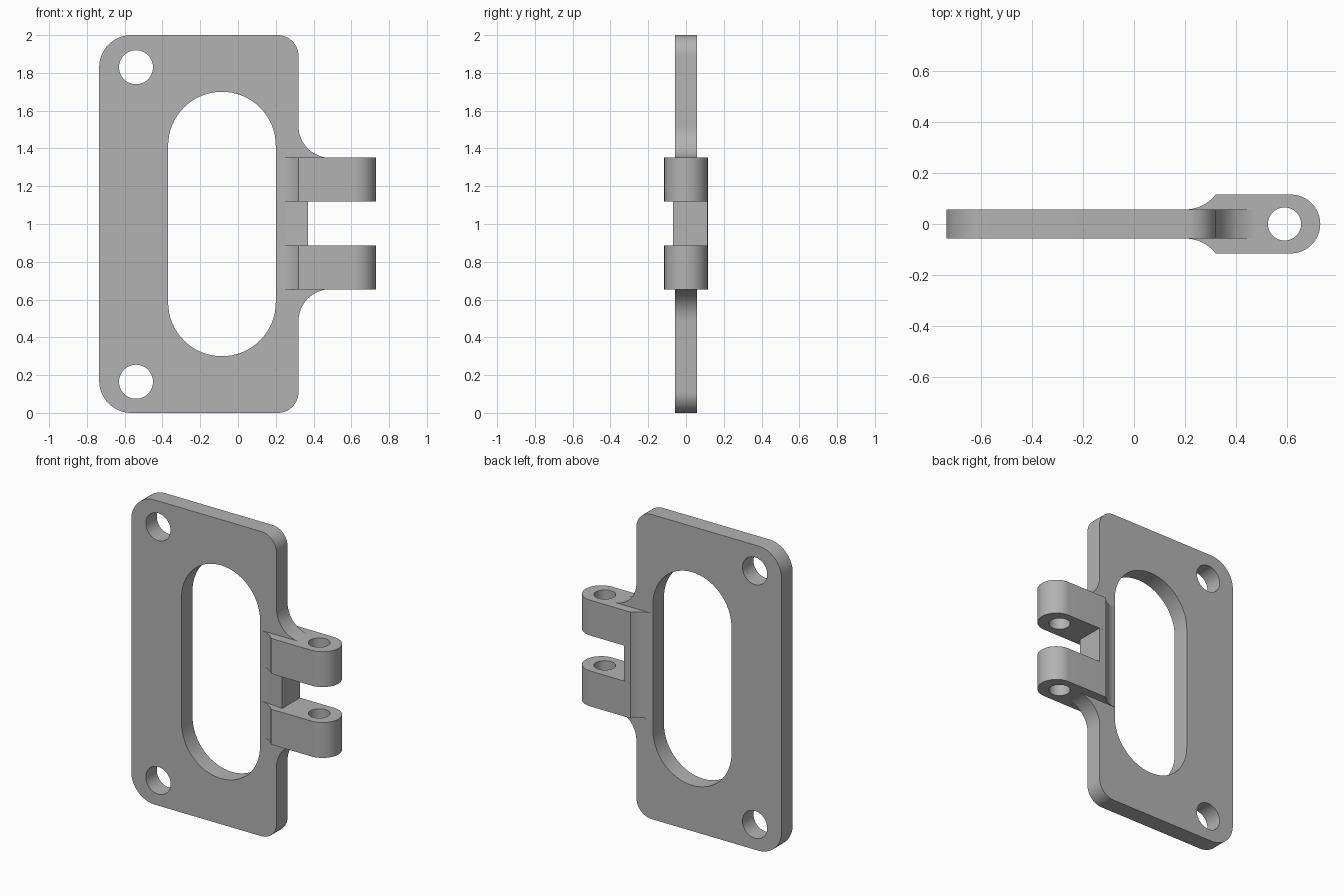
import bpy
from math import cos, sin, radians, pi

cube = bpy.data.objects.get("Cube")
if cube:
    bpy.data.objects.remove(cube, do_unlink=True)

grey = bpy.data.materials.new("plain grey")
grey.use_nodes = True
colour = (0.45, 0.45, 0.45, 1)
grey.diffuse_color = colour
grey.node_tree.nodes["Principled BSDF"].inputs["Base Color"].default_value = colour


def arc(cx, cy, r, start, end, n=16):
    angles = [radians(start + (end - start) * i / n) for i in range(n + 1)]
    return [(cx + r * cos(a), cy + r * sin(a)) for a in angles]


def circle(cx, cy, r):
    return arc(cx, cy, r, 0, 360, 48)[:-1]


def extrude_profile(name, loops, depth, location=(0, 0, 0), upright=False):
    """Fill the first loop, leave the others as holes, and extrude evenly."""
    curve = bpy.data.curves.new(name, 'CURVE')
    curve.dimensions = '2D'
    curve.fill_mode = 'BOTH'
    curve.extrude = depth / 2
    for loop in loops:
        spline = curve.splines.new('POLY')
        spline.points.add(len(loop) - 1)
        for point, (x, y) in zip(spline.points, loop):
            point.co = (x, y, 0, 1)
        spline.use_cyclic_u = True
    obj = bpy.data.objects.new(name, curve)
    bpy.context.collection.objects.link(obj)
    obj.location = location
    if upright:
        obj.rotation_euler.x = pi / 2
    bpy.ops.object.select_all(action='DESELECT')
    obj.select_set(True)
    bpy.context.view_layer.objects.active = obj
    bpy.ops.object.convert(target='MESH')
    obj = bpy.context.object
    obj.name = name
    bpy.ops.object.mode_set(mode='EDIT')
    bpy.ops.mesh.select_all(action='SELECT')
    bpy.ops.mesh.remove_doubles(threshold=0.0001)
    bpy.ops.mesh.normals_make_consistent(inside=False)
    bpy.ops.object.mode_set(mode='OBJECT')
    obj.data.materials.clear()
    obj.data.materials.append(grey)
    bpy.ops.object.shade_smooth_by_angle(angle=radians(30))
    return obj


# Mounting plate with rounded corners, web fillets, slot and screw holes
outline = (arc(-0.565, 0.17, 0.17, 270, 180) + arc(-0.565, 1.83, 0.17, 180, 90)
           + arc(0.21, 1.89, 0.11, 90, 0) + arc(0.49, 1.52, 0.17, 180, 270)
           + [(0.36, 1.2), (0.36, 0.8)]
           + arc(0.49, 0.485, 0.17, 90, 180) + arc(0.21, 0.11, 0.11, 0, -90))
slot = arc(-0.085, 1.415, 0.285, 0, 180, 32) + arc(-0.085, 0.585, 0.285, 180, 360, 32)
screw_holes = [circle(-0.54, z, 0.09) for z in (0.165, 1.83)]
extrude_profile("mounting_plate", [outline, slot] + screw_holes, 0.114, upright=True)

# Hinge lugs, flared into the plate and drilled for the pin
flare = arc(0.2, 0.21, 0.153, 270, 322, 12)
mirrored_flare = [(x, -y) for x, y in reversed(flare)]
lug = [(0.21, 0)] + flare + arc(0.615, 0, 0.115, 90, -90, 32) + mirrored_flare
for name, z in (("lower_lug", 0.77), ("upper_lug", 1.235)):
    extrude_profile(name, [lug, circle(0.59, 0, 0.065)], 0.232, (0, 0, z))

# Bridge between the lugs, flared at the back only
bridge = [(0.21, 0)] + flare + [(0.37, 0.115), (0.37, -0.07), (0.25, -0.057)]
extrude_profile("lug_bridge", [bridge], 0.235, (0, 0, 1.0025))
